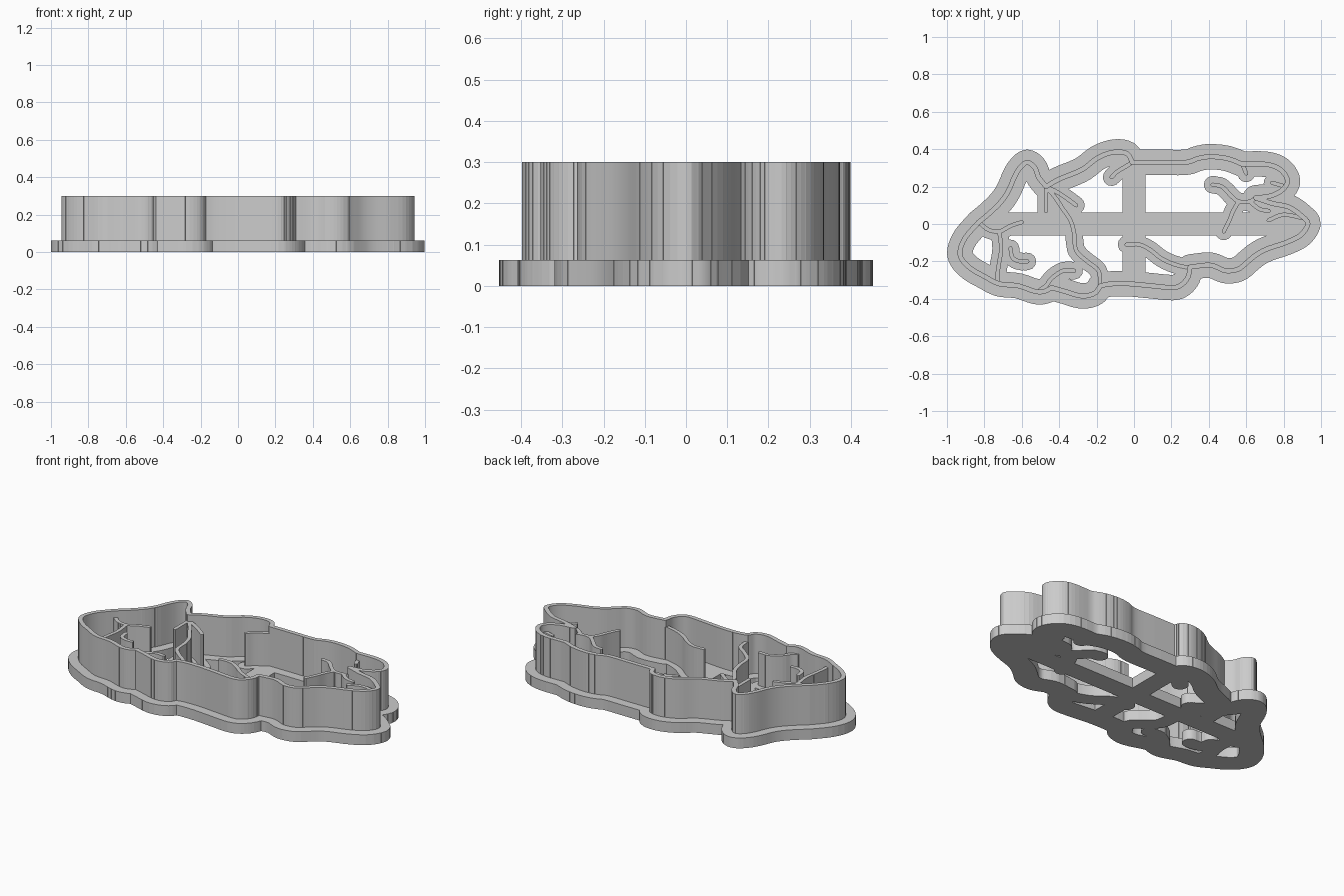
import bpy
from math import cos, sin, tau, radians
from mathutils import Vector
from mathutils.geometry import delaunay_2d_cdt
from mathutils.kdtree import KDTree

cube = bpy.data.objects.get("Cube")
if cube:
    bpy.data.objects.remove(cube, do_unlink=True)

grey = bpy.data.materials.new("plain grey")
grey.use_nodes = True
colour = (0.6, 0.6, 0.6, 1)
grey.diffuse_color = colour
for node in grey.node_tree.nodes:
    if node.type == 'BSDF_PRINCIPLED':
        node.inputs["Base Color"].default_value = colour

BASE_TOP, DETAIL_TOP, RIM_TOP = 0.0625, 0.26, 0.3


def smooth_path(points, steps):
    """Spline through points given in hundredths of a unit."""
    p = [Vector(q) / 100 for q in points]
    p = [2 * p[0] - p[1]] + p + [2 * p[-1] - p[-2]]
    path = []
    for a, b, c, d in zip(p, p[1:], p[2:], p[3:]):
        for i in range(steps):
            t = i / steps
            path.append(0.5 * (2 * b + (c - a) * t
                               + (2 * a - 5 * b + 4 * c - d) * t * t
                               + (3 * b - a - 3 * c + d) * t ** 3))
    return path + [p[-2]]


def brush(points, radius, steps, sides):
    """Convex polygons that cover a round brush stroke along the path."""
    path = smooth_path(points, steps)
    shapes = []
    for a, b in zip(path, path[1:]):
        along = (b - a).normalized()
        n = Vector((-along.y, along.x)) * radius
        shapes.append([a - n, b - n, b + n, a + n])
    for c in path:
        shapes.append([c + radius * Vector((cos(tau * (k + 0.2) / sides),
                                            sin(tau * (k + 0.2) / sides)))
                       for k in range(sides)])
    return shapes


def loop_edges(loop):
    return list(zip(loop, loop[1:] + loop[:1]))


def slab(name, shapes, bottom, top):
    """Merge convex polygons into one outline and extrude it."""
    coords, edges = [], []
    tree, reach = KDTree(len(shapes)), 0
    for i, shape in enumerate(shapes):
        edges += loop_edges(list(range(len(coords), len(coords) + len(shape))))
        coords += shape
        middle = sum(shape, Vector((0, 0))) / len(shape)
        tree.insert(middle.to_3d(), i)
        reach = max(reach, max((v - middle).length for v in shape))
    tree.balance()

    def covered(p):
        return any(all((b - a).cross(p - a) > -1e-8 for a, b in loop_edges(shapes[i]))
                   for _, i, _ in tree.find_range(p.to_3d(), reach))

    flat, _, cells, *_ = delaunay_2d_cdt(coords, edges, [], 0, 1e-5)
    tris = [list(t) for t in cells if covered(sum((flat[v] for v in t), Vector((0, 0))) / 3)]
    used = sorted({v for t in tris for v in t})
    index = {v: i for i, v in enumerate(used)}
    n = len(used)
    faces, rim = [], set()
    for t in tris:
        a, b, c = (flat[v] for v in t)
        if (b - a).cross(c - a) < 0:
            t.reverse()
        t = [index[v] for v in t]
        faces += [[v + n for v in t], t[::-1]]
        rim.update(loop_edges(t))
    faces += [[a, b, b + n, a + n] for a, b in rim if (b, a) not in rim]
    verts = [(flat[v].x, flat[v].y, z) for z in (bottom, top) for v in used]
    mesh = bpy.data.meshes.new(name)
    mesh.from_pydata(verts, [], faces)
    mesh.validate()
    mesh.shade_smooth()
    mesh.set_sharp_from_angle(angle=radians(40))
    mesh.materials.append(grey)
    obj = bpy.data.objects.new(name, mesh)
    bpy.context.scene.collection.objects.link(obj)


# Outer contour, split where it has sharp corners
muzzle = [(-44, -34), (-48, -36), (-53, -36), (-62, -33), (-72, -32), (-80, -28),
          (-87, -24), (-92, -19), (-93, -14), (-90, -7), (-83, 1)]
ear = [(-83, 1), (-77, 6), (-71, 12), (-67, 18), (-64, 25), (-61, 30),
       (-57, 33), (-53, 30), (-51, 25), (-47, 20)]
neck = [(-47, 20), (-40, 24), (-28, 29), (-20, 35), (-13, 38), (-7, 38.5), (-3, 37), (-1, 33)]
back = [(-1, 33), (14, 33), (28, 33), (34, 35), (41, 36), (50, 35), (58, 32)]
upper_foot = [(58, 32), (70, 32), (77, 30), (81, 26), (82, 22), (79, 18), (73, 15), (65, 14)]
lower_foot = [(65, 14), (74, 11), (83, 9), (90, 4), (93, 0), (89, -6), (81, -10), (72, -13),
              (66, -16), (61, -20), (56, -24), (49, -25), (41, -22), (30, -23)]
belly = [(30, -23), (29, -28), (26, -32), (21, -34), (9, -33), (-2, -32), (-12, -32), (-18, -33)]
chin = [(-18, -33), (-21, -37), (-28, -38.5), (-37, -36), (-44, -34)]
contour = [muzzle, ear, neck, back, upper_foot, lower_foot, belly, chin]

# Inner stamp lines
details = {
    "shoulder_line": [(-1, 33), (-4, 31), (-9, 28), (-12, 25)],
    "hip_line": [(42, 21), (47, 20), (52, 15), (56, 12), (62, 12), (65, 14)],
    "thigh_line": [(56, 12), (53, 7), (51, 2), (48, -4)],
    "ankle_line": [(62, 12), (67, 8), (72, 7)],
    "heel_line": [(58, 32), (60, 27)],
    "upper_toe_line": [(81, 20), (74, 22)],
    "lower_toe_line": [(91, 3), (80, 5), (72, 2)],
    "front_leg_line": [(-4, -11), (3, -11), (9, -14), (14, -18), (20, -21), (27, -23), (30, -23)],
    "ear_fold": [(-47, 20), (-41, 17), (-35, 13), (-31, 10)],
    "ear_base": [(-47, 20), (-47, 13), (-47, 7)],
    "jaw_line": [(-47, 20), (-42, 14), (-38, 8), (-34, 2), (-32, -5), (-31, -14),
                 (-25, -20), (-19, -25), (-18, -33)],
    "brow_line": [(-83, 1), (-78, -3), (-72, -4), (-66, -1), (-60, 1)],
    "muzzle_line": [(-72, -4), (-71, -13), (-72, -20), (-73, -27), (-73, -31)],
    "eye_line": [(-66, -13), (-65, -18), (-61, -20), (-57, -20)],
    "mouth_line": [(-32, -25), (-38, -25), (-44, -29), (-47, -33), (-50, -35)],
}
cross_bars = [[(-70, 0), (85, 0)], [(0, -32), (0, 32)]]

# Base flange: wide band under the contour, narrower under details, plus bars
base = []
for line in contour:
    base += brush(line, 0.068, 3, 20)
for line in details.values():
    base += brush(line, 0.047, 2, 12)
for line in cross_bars:
    base += brush(line, 0.061, 12, 12)
slab("base_flange", base, 0, BASE_TOP)

# Tall cutting wall
wall = []
for line in contour:
    wall += brush(line, 0.013, 4, 8)
slab("cutting_wall", wall, BASE_TOP, RIM_TOP)

# Lower stamp walls
for name, line in details.items():
    slab(name, brush(line, 0.011, 4, 8), BASE_TOP, DETAIL_TOP)
